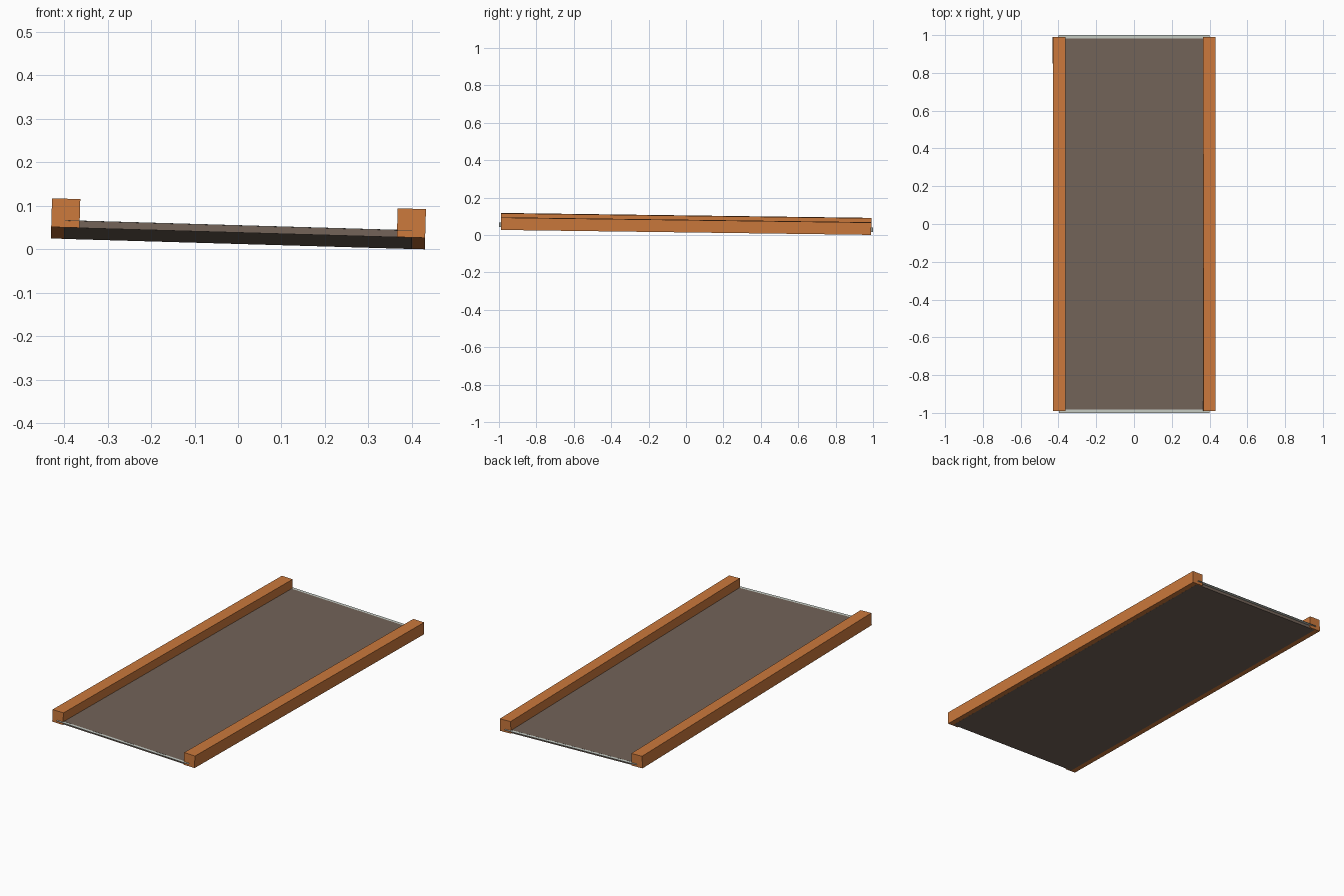
import bpy
import bmesh
from mathutils import Euler, Matrix, Vector

cube = bpy.data.objects.get("Cube")
if cube:
    bpy.data.objects.remove(cube, do_unlink=True)


def material(name, color):
    mat = bpy.data.materials.new(name)
    mat.use_nodes = True
    mat.diffuse_color = (*color, 1)
    mat.node_tree.nodes["Principled BSDF"].inputs["Base Color"].default_value = (*color, 1)
    return mat


orange = material("orange wood", (0.60, 0.19, 0.045))
brown = material("grey brown", (0.17, 0.125, 0.098))
pale = material("pale grey", (0.56, 0.60, 0.55))

# The whole assembly leans slightly to the left and to the back
LEAN = Matrix.Translation((0, 0, 0.026)) @ Euler((-0.0133, 0.029, 0)).to_matrix().to_4x4()


def box(name, low, high, mat):
    low, high = Vector(low), Vector(high)
    bm = bmesh.new()
    bmesh.ops.create_cube(bm, size=1)
    bmesh.ops.scale(bm, vec=high - low, verts=bm.verts)
    bmesh.ops.translate(bm, vec=(low + high) / 2, verts=bm.verts)
    mesh = bpy.data.meshes.new(name)
    bm.to_mesh(mesh)
    bm.free()
    mesh.materials.append(mat)
    obj = bpy.data.objects.new(name, mesh)
    obj.matrix_world = LEAN
    bpy.context.collection.objects.link(obj)
    return obj


# Square side rails
for name, x in (("right_rail", -0.3975), ("left_rail", 0.3975)):
    box(name, (x - 0.0325, -0.99, 0), (x + 0.0325, 0.99, 0.066), orange)

# Deck panel, flush with the bottom of the rails
box("deck_panel", (-0.4, -0.983, -0.0003), (0.4, 0.983, 0.0168), brown)

# Thin sheet in the deck that sticks out at both ends
box("deck_sheet", (-0.399, -1, 0.0155), (0.399, 1, 0.0165), pale)
